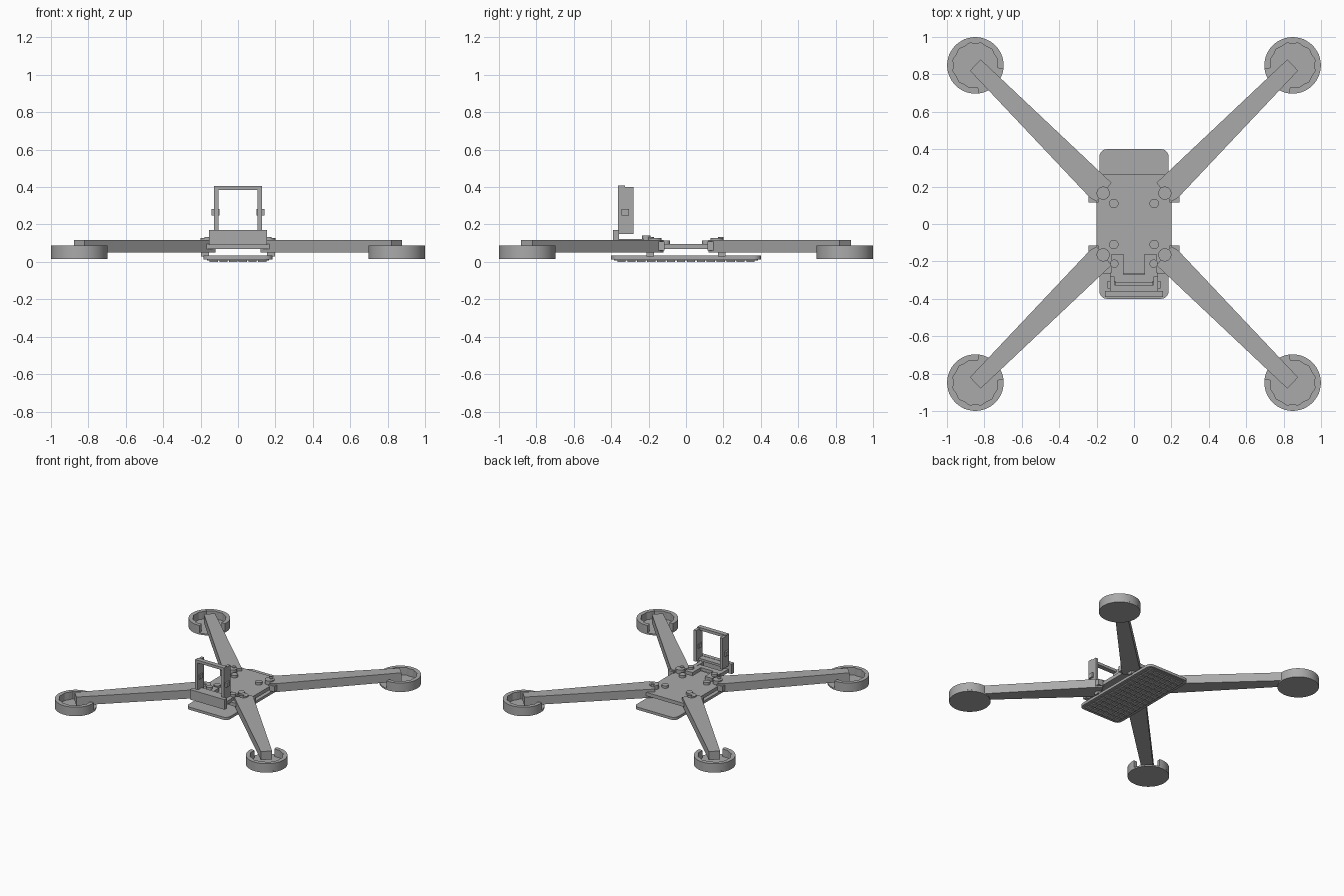
import bpy, bmesh, math
from mathutils import Vector

cube = bpy.data.objects.get("Cube")
if cube:
    bpy.data.objects.remove(cube, do_unlink=True)

GREY = bpy.data.materials.new("matte_grey")
GREY.use_nodes = True
GREY.diffuse_color = (0.4, 0.4, 0.4, 1)
GREY.node_tree.nodes["Principled BSDF"].inputs["Base Color"].default_value = (0.4, 0.4, 0.4, 1)


def prism(name, pts, z0, z1, smooth=False):
    """Extrude a flat outline between two heights."""
    bm = bmesh.new()
    face = bm.faces.new([bm.verts.new((x, y, z0)) for x, y in pts])
    ext = bmesh.ops.extrude_face_region(bm, geom=[face])
    for v in ext["geom"]:
        if isinstance(v, bmesh.types.BMVert):
            v.co.z = z1
    bmesh.ops.recalc_face_normals(bm, faces=bm.faces)
    me = bpy.data.meshes.new(name)
    bm.to_mesh(me)
    bm.free()
    ob = bpy.data.objects.new(name, me)
    bpy.context.collection.objects.link(ob)
    me.materials.append(GREY)
    if smooth:
        bpy.ops.object.select_all(action="DESELECT")
        ob.select_set(True)
        bpy.context.view_layer.objects.active = ob
        bpy.ops.object.shade_smooth_by_angle(angle=math.radians(30))
    return ob


def box(name, x0, x1, y0, y1, z0, z1):
    return prism(name, [(x0, y0), (x1, y0), (x1, y1), (x0, y1)], z0, z1)


def arc(cx, cy, r, a0, a1, n, wave=0):
    """Points along an arc, optionally with a scalloped radius."""
    out = []
    for i in range(n + 1):
        a = a0 + (a1 - a0) * i / n
        rr = r - wave * abs(math.cos(6 * a))
        out.append((cx + rr * math.cos(a), cy + rr * math.sin(a)))
    return out


def disc(name, cx, cy, r, z0, z1, n=32):
    return prism(name, arc(cx, cy, r, 0, math.tau, n)[:-1], z0, z1, True)


def rounded(hx, hy, r):
    pts = []
    for i, (sx, sy) in enumerate([(1, 1), (-1, 1), (-1, -1), (1, -1)]):
        a = i * math.pi / 2
        pts += arc(sx * (hx - r), sy * (hy - r), r, a, a + math.pi / 2, 6)
    return pts


# Lower tray with a tiled underside
prism("tray", rounded(0.185, 0.4, 0.04), 0.012, 0.033, True)
prism("tray_lip", rounded(0.165, 0.385, 0.03), 0.008, 0.013, True)
COLS, ROWS = 6, 14
for i in range(COLS):
    for j in range(ROWS):
        x = (i - (COLS - 1) / 2) * 0.052
        y = (j - (ROWS - 1) / 2) * 0.053
        box("tray_tile", x - 0.022, x + 0.022, y - 0.022, y + 0.022, 0, 0.01)

# Main deck
deck = [(0.18, -0.265), (0.18, -0.2), (0.2, -0.14), (0.2, 0.14), (0.18, 0.2), (0.18, 0.265)]
prism("deck", deck + [(-x, y) for x, y in reversed(deck)], 0.068, 0.096)

# Four arms, motor cups and their fasteners
CUP = 0.848
for sx in (-1, 1):
    for sy in (-1, 1):
        side = ("right" if sx < 0 else "left") + ("_front" if sy < 0 else "_back")

        def flip(pts):
            return [(x * sx, y * sy) for x, y in pts]

        prism("arm_" + side, flip([(0.82, 0.88), (0.877, 0.82), (0.235, 0.14),
                                   (0.2, 0.12), (0.12, 0.22)]), 0.05, 0.118)
        cx, cy = CUP * sx, CUP * sy
        disc("cup_floor_" + side, cx, cy, 0.151, 0.015, 0.027, 48)
        # The rim leaves an opening where the arm enters
        inward = math.atan2(-sy, -sx)
        a0, a1 = inward + math.radians(38), inward + math.radians(322)
        rim = arc(cx, cy, 0.151, a0, a1, 48) + arc(cx, cy, 0.124, a1, a0, 72, 0.007)
        prism("cup_rim_" + side, rim, 0.027, 0.087, True)

        # Fasteners and standoffs
        disc("large_screw_" + side, sx * 0.165, sy * 0.165, 0.035, 0.09, 0.127)
        disc("screw_tip_" + side, sx * 0.165, sy * 0.185, 0.014, 0.12, 0.134, 16)
        disc("small_screw_" + side, sx * 0.108, sy * 0.11, 0.025, 0.09, 0.115)
        box("standoff_" + side, *sorted((sx * 0.155, sx * 0.198)),
            *sorted((sy * 0.17, sy * 0.21)), 0.028, 0.07)
        box("side_tab_" + side, *sorted((sx * 0.19, sx * 0.242)),
            *sorted((sy * 0.115, sy * 0.148)), 0.062, 0.108)

# Camera mount: lugs, cross bar and front plate
for sx in (-1, 1):
    box("mount_lug", *sorted((sx * 0.055, sx * 0.12)), -0.27, -0.16, 0.09, 0.122)
    box("mount_rail", *sorted((sx * 0.095, sx * 0.125)), -0.365, -0.26, 0.095, 0.122)
    disc("mount_screw", sx * 0.105, -0.212, 0.022, 0.115, 0.14)
    # Upright side and pivot pin of the camera frame
    box("frame_side", *sorted((sx * 0.105, sx * 0.128)), -0.362, -0.28, 0.15, 0.4)
    box("pivot_pin", *sorted((sx * 0.098, sx * 0.142)), -0.345, -0.305, 0.247, 0.283)
box("mount_cross_bar", -0.12, 0.12, -0.31, -0.27, 0.095, 0.12)
box("mount_front_plate", -0.155, 0.155, -0.39, -0.358, 0.09, 0.17)
box("frame_top", -0.128, 0.128, -0.362, -0.325, 0.385, 0.407)
box("frame_bottom", -0.128, 0.128, -0.362, -0.31, 0.15, 0.168)
